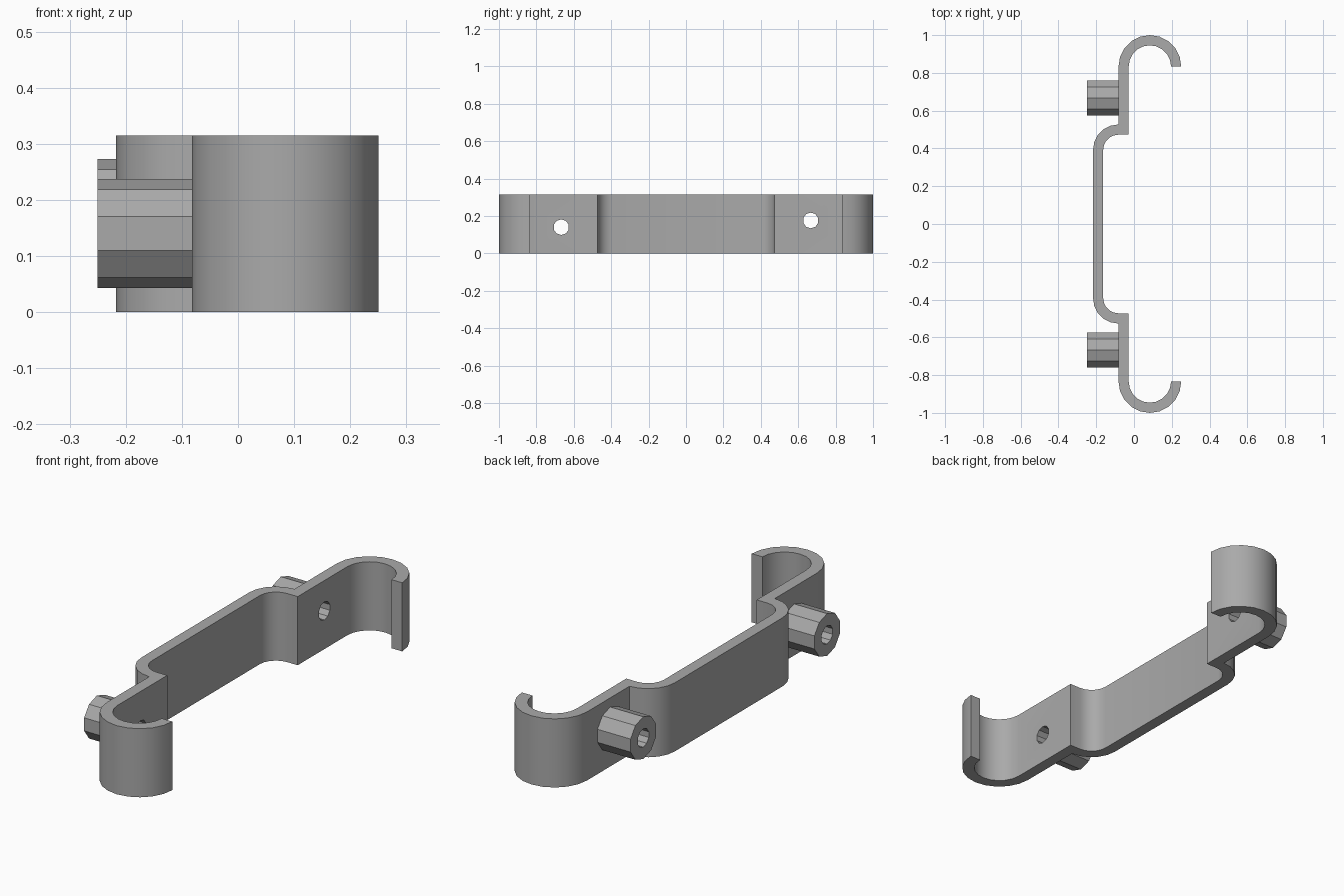
import bpy, bmesh
from math import cos, sin, radians, pi

if "Cube" in bpy.data.objects:
    bpy.data.objects.remove(bpy.data.objects["Cube"], do_unlink=True)

HEIGHT, THICK = 0.315, 0.054
WALL = -0.082            # back face of the mounting walls
BACK = -0.217            # back face of the centre span

grey = bpy.data.materials.new("plain_grey")
grey.use_nodes = True
grey.diffuse_color = (0.4, 0.4, 0.4, 1)
grey.node_tree.nodes["Principled BSDF"].inputs["Base Color"].default_value = (0.4, 0.4, 0.4, 1)


def make_object(name, bm):
    bmesh.ops.recalc_face_normals(bm, faces=bm.faces[:])
    mesh = bpy.data.meshes.new(name)
    bm.to_mesh(mesh)
    bm.free()
    mesh.materials.append(grey)
    obj = bpy.data.objects.new(name, mesh)
    bpy.context.collection.objects.link(obj)
    return obj


def arc(cx, cy, r, start, end, steps):
    angles = [radians(start + (end - start) * i / steps) for i in range(steps + 1)]
    return [(cx + r * cos(a), cy + r * sin(a)) for a in angles]


def prism(name, radius, x0, x1, y, z, sides=10):
    """Regular prism along x with a corner pointing straight up."""
    bm = bmesh.new()
    ring = [bm.verts.new((x0, y + radius * sin(2 * pi * i / sides),
                          z + radius * cos(2 * pi * i / sides))) for i in range(sides)]
    face = bm.faces.new(ring)
    out = bmesh.ops.extrude_face_region(bm, geom=[face])
    bmesh.ops.translate(bm, vec=(x1 - x0, 0, 0),
                        verts=[v for v in out["geom"] if isinstance(v, bmesh.types.BMVert)])
    return make_object(name, bm)


def cut(obj, cutter):
    mod = obj.modifiers.new("bore", "BOOLEAN")
    mod.operation, mod.solver, mod.object = "DIFFERENCE", "EXACT", cutter
    bpy.context.view_layer.objects.active = obj
    bpy.ops.object.modifier_apply(modifier=mod.name)


# Half of the bracket outline: back side out to the hook tip, then inner side back
hook_r, bend_r = 0.166, 0.135
hook = (WALL + hook_r, 1 - hook_r)
bend = (BACK + bend_r, 0.527 - bend_r)
outer = arc(*bend, bend_r, 180, 90, 5) + arc(*hook, hook_r, 180, 0, 10)
inner = (arc(*hook, hook_r - THICK, 0, 180, 10) + [(WALL + THICK, 0.527 - THICK)]
         + arc(*bend, bend_r - THICK, 90, 180, 5))
half = outer + inner
outline = half + [(x, -y) for x, y in reversed(half)]

# Bracket strip
bm = bmesh.new()
base = bm.faces.new([bm.verts.new((x, y, 0)) for x, y in outline])
result = bmesh.ops.extrude_face_region(bm, geom=[base])
bmesh.ops.translate(bm, vec=(0, 0, HEIGHT),
                    verts=[v for v in result["geom"] if isinstance(v, bmesh.types.BMVert)])
bracket = make_object("bracket_strip", bm)

# Ten-sided bosses, bored through together with the wall
for name, y, z in (("front_boss", -0.667, 0.14), ("rear_boss", 0.667, 0.176)):
    boss = prism(name, 0.097, -0.25, WALL, y, z)
    cutter = prism(name + "_cutter", 0.042, -0.4, 0.04, y, z)
    cutter.hide_render = True
    cut(boss, cutter)
    cut(bracket, cutter)
    bpy.data.objects.remove(cutter, do_unlink=True)

# Smooth bends, crisp rims
bpy.ops.object.select_all(action="DESELECT")
bracket.select_set(True)
bpy.context.view_layer.objects.active = bracket
bpy.ops.object.shade_smooth_by_angle(angle=radians(30))
